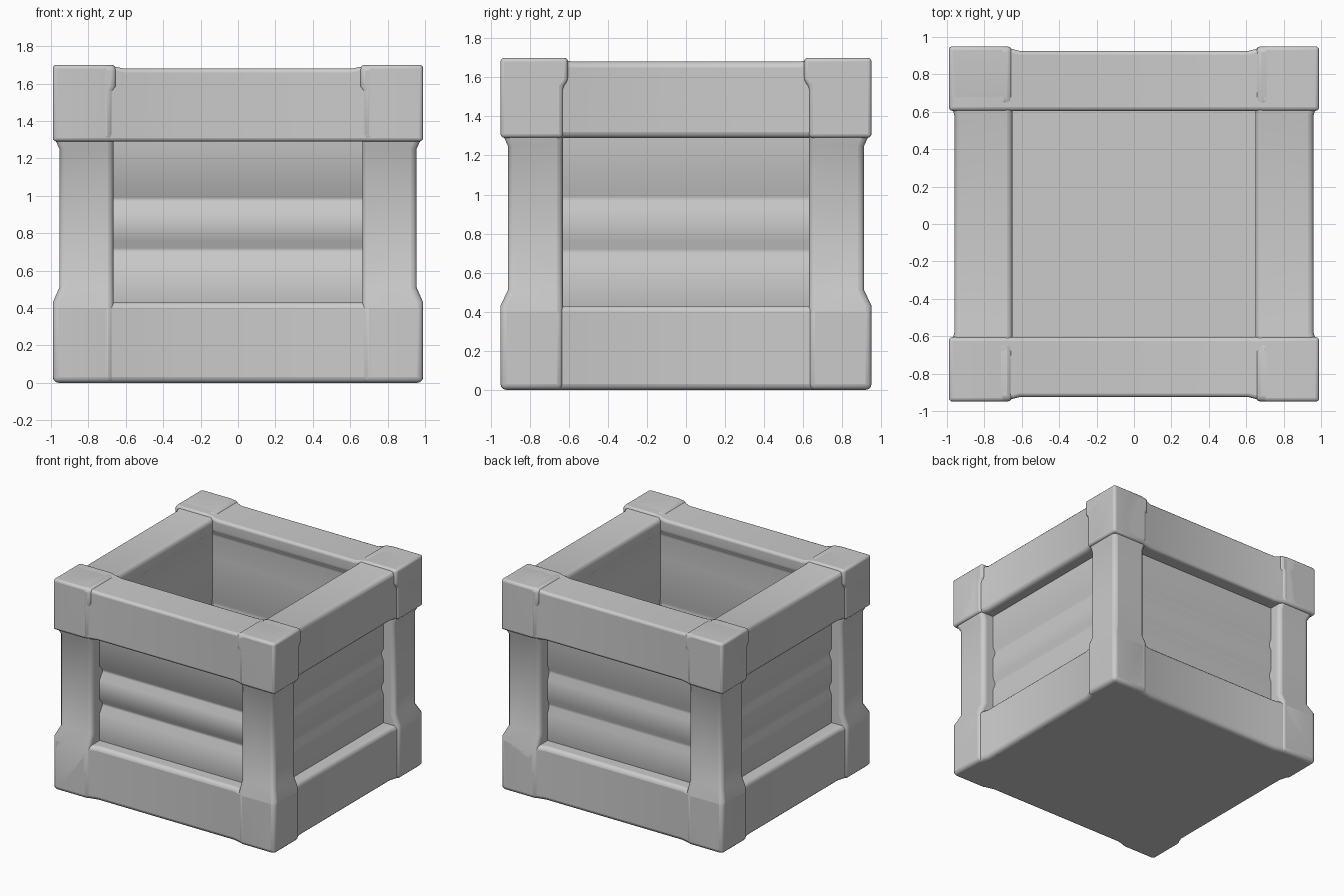
import bpy, bmesh
from mathutils import Vector

if "Cube" in bpy.data.objects:
    bpy.data.objects.remove(bpy.data.objects["Cube"])

Z_TOP, PAN_LO, PAN_HI = 1.70, 0.43, 1.29


def loft(name, sections, place, bevel=0.03):
    """Skin a row of (t, [(u, v), ...]) cross-sections, placed by place(t, u, v)."""
    bm = bmesh.new()
    rings = [[bm.verts.new(Vector(place(t, u, v))) for u, v in pts] for t, pts in sections]
    n = len(rings[0])
    for a, b in zip(rings, rings[1:]):
        for i in range(n):
            j = (i + 1) % n
            bm.faces.new((a[i], a[j], b[j], b[i]))
    bm.faces.new(rings[0])
    bm.faces.new(rings[-1])
    bmesh.ops.recalc_face_normals(bm, faces=bm.faces)
    me = bpy.data.meshes.new(name)
    bm.to_mesh(me)
    bm.free()
    ob = bpy.data.objects.new(name, me)
    bpy.context.collection.objects.link(ob)
    if bevel:
        m = ob.modifiers.new("soft_edges", 'BEVEL')
        m.width, m.segments = bevel, 3
        m.limit_method, m.angle_limit = 'ANGLE', 0.6
    bpy.ops.object.select_all(action='DESELECT')
    ob.select_set(True)
    bpy.context.view_layer.objects.active = ob
    bpy.ops.object.shade_smooth_by_angle(angle=0.75)
    return ob


def swollen(half, turn, big, small):
    """Section row along a rail: thick at both corners, thin between."""
    return [(-half, big), (-turn - 0.1, big), (-turn, small),
            (turn, small), (turn + 0.1, big), (half, big)]


def top_section(out, top, lip, inner):
    return [(out, PAN_HI), (out, top), (lip, top), (lip, 1.58), (inner, 1.55), (inner, PAN_HI)]


def bottom_section(out, inner):
    return [(out, 0), (out, PAN_LO), (inner, PAN_LO), (inner, 0)]


def panel_section(out, inner, groove):
    """Three planks separated by soft grooves, on both faces."""
    def face(d, g):
        pts = [(d, PAN_LO - 0.08)]
        for z in (0.71, 0.98):
            pts += [(d, z - 0.06), (d - g, z - 0.01), (d - g, z + 0.01), (d, z + 0.05)]
        return pts + [(d, PAN_HI + 0.08)]
    lower = [(inner, 0.05)]
    return face(out, groove) + list(reversed(face(inner, -0.012))) + lower


# side data: name, placement, half length, turn, corner out, mid out, lip, inner wall, panel out, groove
sides = []
for s, fb, lr in ((-1, "front", "left"), (1, "back", "right")):
    sides.append((fb, lambda t, o, z, s=s: (t, s * o, z),
                  0.99, 0.61, 0.95, 0.925, 0.605, 0.63, 0.815,
                  0.035 if s < 0 else 0.02))
    sides.append((lr, lambda t, o, z, s=s: (s * o, t, z),
                  0.95, 0.58, 0.99, 0.96, 0.65, 0.67, 0.86, 0.02))

for name, place, half, turn, big, mid, lip, inner, pan, groove in sides:
    # Rails
    loft(name + "_top_rail",
         swollen(half, turn, top_section(big, Z_TOP, lip, inner),
                 top_section(mid, 1.68, lip, inner)), place)
    loft(name + "_bottom_rail",
         swollen(half, turn, bottom_section(big, inner), bottom_section(mid, inner)), place)
    # Plank infill
    sec = panel_section(pan, inner, groove)
    loft(name + "_plank_panel", [(-0.8, sec), (0.8, sec)], place, 0)


# Corner posts
def post_section(x, y):
    return [(0.665, 0.63), (x, 0.63), (x, y), (0.665, y)]


big, small = post_section(0.99, 0.95), post_section(0.955, 0.912)
rows = [(0, big), (0.43, big), (0.51, small), (1.25, small), (1.33, big), (Z_TOP, big)]
for sx, lr in ((-1, "left"), (1, "right")):
    for sy, fb in ((-1, "front"), (1, "back")):
        loft(fb + "_" + lr + "_post", rows,
             lambda t, u, v, sx=sx, sy=sy: (sx * u, sy * v, t))

# Floor
rect = [(-0.93, -0.89), (0.93, -0.89), (0.93, 0.89), (-0.93, 0.89)]
loft("floor", [(0, rect), (0.15, rect)], lambda t, u, v: (u, v, t), 0)
